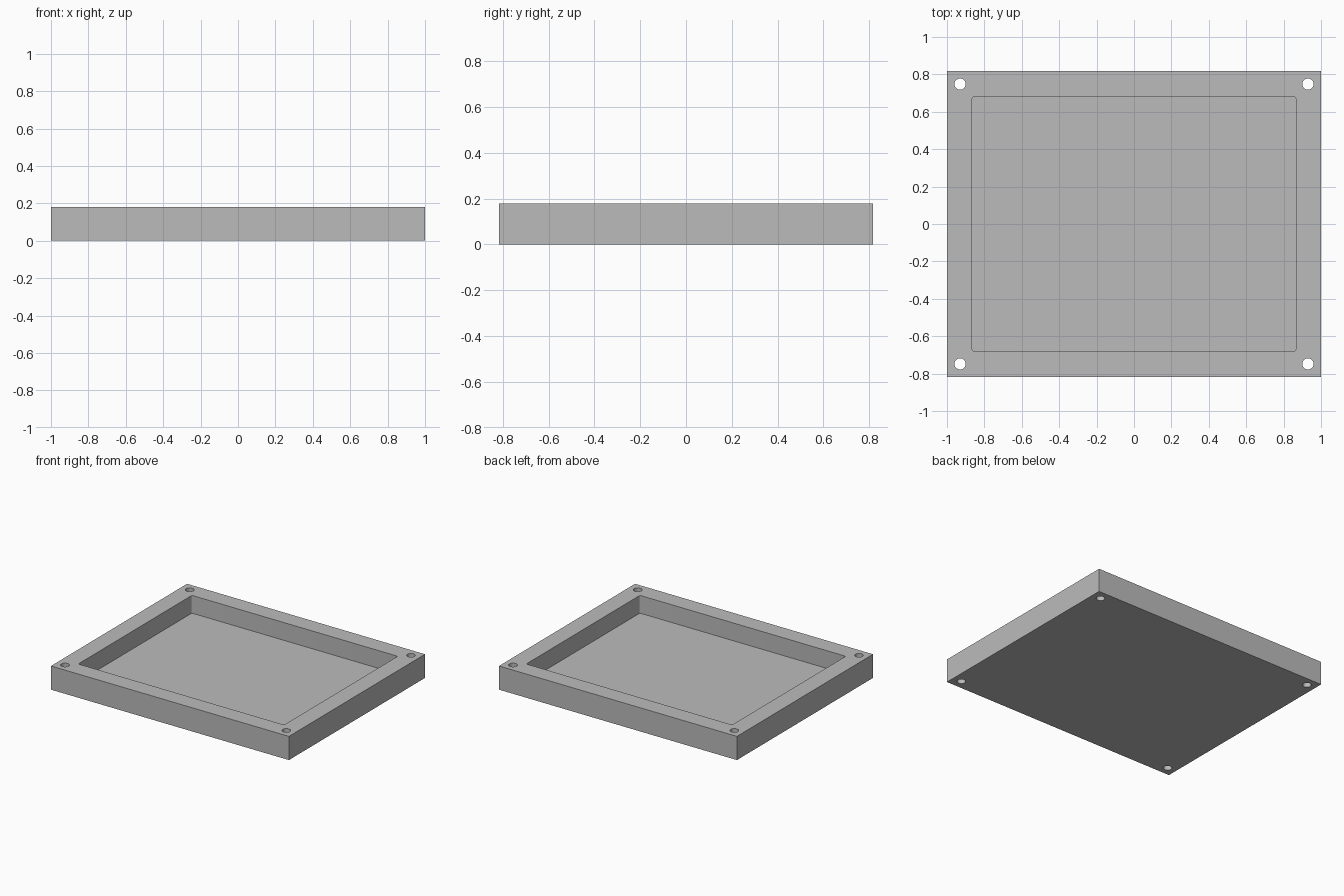
import bpy
import bmesh
from mathutils import Matrix

WIDTH, DEPTH, HEIGHT = 2.0, 1.634, 0.18
FLOOR = 0.045
POCKET_X, POCKET_Y = 1.73, 1.364
HOLE_X, HOLE_Y, HOLE_R = 0.93, 0.748, 0.03

old = bpy.data.objects.get("Cube")
if old:
    bpy.data.objects.remove(old, do_unlink=True)

grey = bpy.data.materials.new("plain grey")
grey.use_nodes = True
grey.diffuse_color = (0.5, 0.5, 0.5, 1)
grey.node_tree.nodes["Principled BSDF"].inputs["Base Color"].default_value = (0.5, 0.5, 0.5, 1)


def finish(name, bm):
    mesh = bpy.data.meshes.new(name)
    bm.to_mesh(mesh)
    bm.free()
    mesh.materials.append(grey)
    obj = bpy.data.objects.new(name, mesh)
    bpy.context.collection.objects.link(obj)
    return obj


def box(name, size_x, size_y, bottom, top, corner=0):
    bm = bmesh.new()
    bmesh.ops.create_cube(bm, size=1, matrix=Matrix.Translation((0, 0, (bottom + top) / 2))
                          @ Matrix.Diagonal((size_x, size_y, top - bottom, 1)))
    if corner:
        upright = [e for e in bm.edges if abs(e.verts[0].co.z - e.verts[1].co.z) > 0.01]
        bmesh.ops.bevel(bm, geom=upright, offset=corner, segments=4, profile=0.5, affect='EDGES')
    return finish(name, bm)


def cut(target, cutter):
    mod = target.modifiers.new(cutter.name, 'BOOLEAN')
    mod.operation = 'DIFFERENCE'
    mod.solver = 'EXACT'
    mod.object = cutter
    cutter.hide_render = True
    cutter.hide_set(True)


# Tray body with its wide rim
tray = box("tray", WIDTH, DEPTH, 0, HEIGHT)

# Pocket with slightly rounded corners
pocket = box("pocket_cutter", POCKET_X, POCKET_Y, FLOOR, HEIGHT + 0.1, corner=0.012)

# Through hole in each corner of the rim
bm = bmesh.new()
for sx in (-1, 1):
    for sy in (-1, 1):
        bmesh.ops.create_cone(bm, cap_ends=True, segments=32, radius1=HOLE_R, radius2=HOLE_R,
                              depth=HEIGHT * 2,
                              matrix=Matrix.Translation((sx * HOLE_X, sy * HOLE_Y, HEIGHT / 2)))
holes = finish("hole_cutter", bm)

cut(tray, pocket)
cut(tray, holes)

# Bake the cuts, drop the cutters and smooth the round walls
bpy.context.view_layer.update()
cut_mesh = bpy.data.meshes.new_from_object(tray.evaluated_get(bpy.context.evaluated_depsgraph_get()))
tray.modifiers.clear()
tray.data = cut_mesh
for cutter in (pocket, holes):
    bpy.data.objects.remove(cutter, do_unlink=True)
bpy.ops.object.select_all(action='DESELECT')
tray.select_set(True)
bpy.context.view_layer.objects.active = tray
bpy.ops.object.shade_smooth_by_angle()
